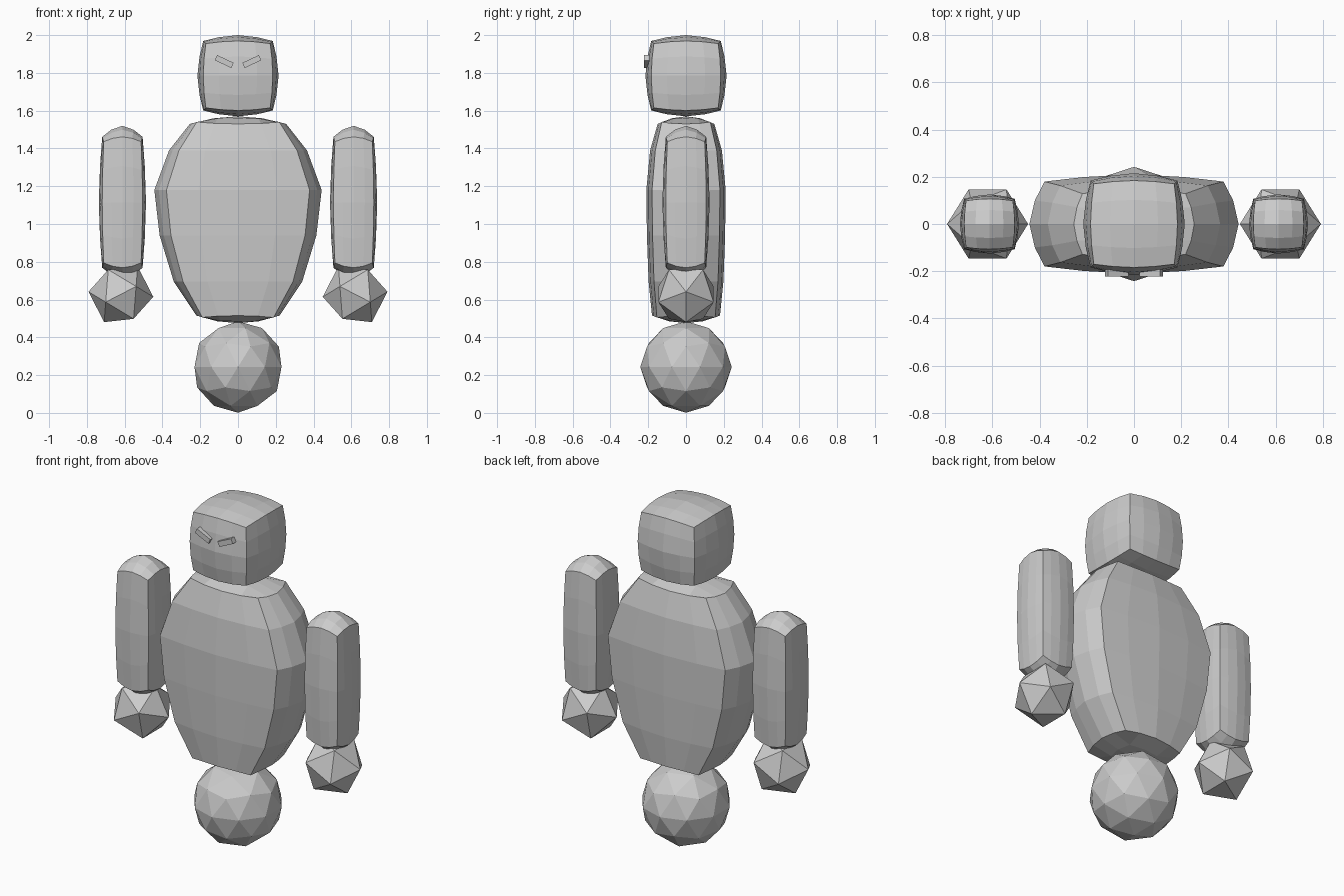
import bpy, bmesh, math
from mathutils import Matrix, Vector

if "Cube" in bpy.data.objects:
    bpy.data.objects.remove(bpy.data.objects["Cube"])


def grid_cube(rows):
    """Cube of half-size 1 with 4 x 4 x rows quads."""
    bm = bmesh.new()
    bmesh.ops.create_cube(bm, size=2)

    def edges(vertical):
        return [e for e in bm.edges
                if (abs(e.verts[0].co.z - e.verts[1].co.z) > 0.01) == vertical]
    bmesh.ops.subdivide_edges(bm, edges=edges(True), cuts=rows - 1, use_grid_fill=True)
    bmesh.ops.subdivide_edges(bm, edges=edges(False), cuts=3, use_grid_fill=True)
    return bm


def finish(bm, name):
    bmesh.ops.recalc_face_normals(bm, faces=bm.faces)
    me = bpy.data.meshes.new(name)
    bm.to_mesh(me)
    bm.free()
    ob = bpy.data.objects.new(name, me)
    bpy.context.collection.objects.link(ob)
    return ob


def rounded_box(name, centre, half):
    """Grid cube pulled halfway to a sphere, then stretched."""
    bm = grid_cube(4)
    for v in bm.verts:
        p = v.co * 0.507 + v.co.normalized() * 0.493
        v.co = Vector([c + a * h for c, a, h in zip(centre, p, half)])
    return finish(bm, name)


def ball(name, centre, radius, subdivisions, turn=Matrix()):
    bm = bmesh.new()
    bmesh.ops.create_icosphere(bm, subdivisions=subdivisions, radius=radius,
                               matrix=Matrix.Translation(centre) @ turn)
    return finish(bm, name)


# Base ball and head
ball("base_ball", (0, 0, 0.243), 0.242, 2)
rounded_box("head", (0, 0, 1.785), (0.215, 0.215, 0.215))

# Torso: z, half-width and half-depth of each row from the bottom
ROWS = [(0.515, 0.22, 0.18), (0.695, 0.34, 0.198), (0.94, 0.415, 0.207),
        (1.18, 0.443, 0.21), (1.39, 0.365, 0.19), (1.53, 0.255, 0.15)]
bm = grid_cube(5)
for v in bm.verts:
    x, y, w = v.co
    z, wx, wy = ROWS[round((w + 1) * 2.5)]
    m, r = max(abs(x), abs(y)), math.hypot(x, y)
    k = 0.507 + 0.493 * m / r if r > 1e-5 else 1
    if abs(w) > 0.99:  # domed caps
        z += math.copysign(0.04 * (1 - m * m) - 0.01 * (abs(x * y) ** 2), w)
    v.co = (x * k * wx, y * k * wy, z)
finish(bm, "torso")

# Arms, hands and slanted eyes on both sides
for side, label in ((-1, "left"), (1, "right")):
    rounded_box("arm_" + label, (side * 0.612, 0, 1.115), (0.125, 0.125, 0.405))
    flip = Matrix.Diagonal((-side, 1, 1, 1))
    ball("hand_" + label, (side * 0.62, 0, 0.628), 0.172, 1,
         flip @ Matrix.Rotation(math.radians(31), 4, 'Y'))
    bm = bmesh.new()
    bmesh.ops.create_cube(bm, size=1, matrix=Matrix.Translation((side * 0.073, -0.208, 1.86))
                          @ Matrix.Rotation(math.radians(-25 * side), 4, 'Y')
                          @ Matrix.Diagonal((0.096, 0.03, 0.03, 1)))
    finish(bm, "eye_" + label)
